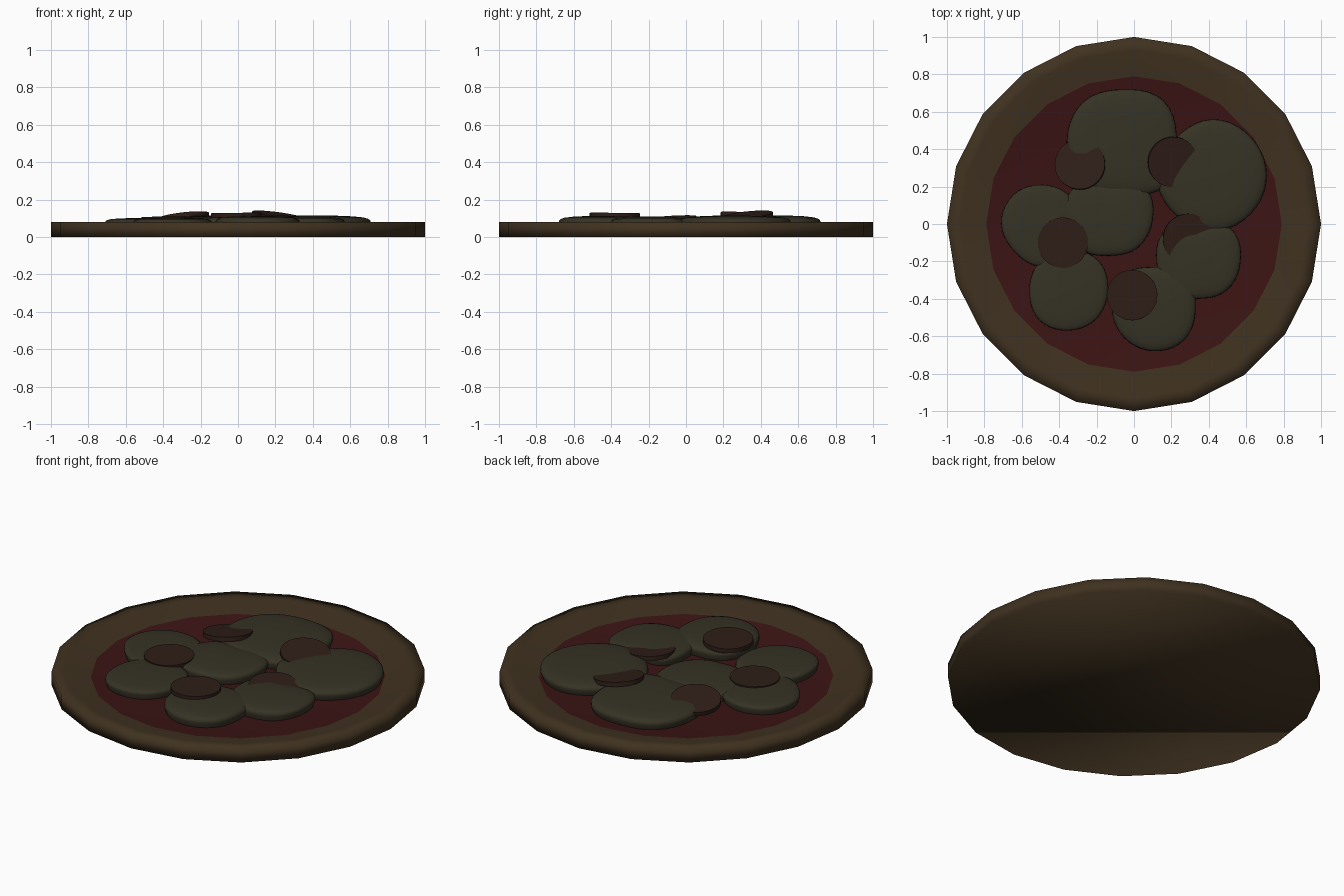
import bpy, bmesh, math
from mathutils import Vector, Matrix

if "Cube" in bpy.data.objects:
    bpy.data.objects.remove(bpy.data.objects["Cube"])

def material(name, rgb):
    m = bpy.data.materials.new(name)
    m.diffuse_color = (*rgb, 1)
    m.use_nodes = True
    m.node_tree.nodes["Principled BSDF"].inputs["Base Color"].default_value = m.diffuse_color
    return m

DOUGH = material("dough", (0.050, 0.031, 0.014))
SAUCE = material("sauce", (0.045, 0.007, 0.007))
CHEESE = material("cheese", (0.036, 0.032, 0.018))
MEAT = material("meat", (0.028, 0.013, 0.009))

def lathe(name, profile, n, mat, radius=lambda a: 1.0, angle=40):
    """Closed solid from (radius, z) rings, capped below and above."""
    bm = bmesh.new()
    rings = []
    for r, z in profile:
        ring = []
        for i in range(n):
            a = 2 * math.pi * i / n
            k = r * radius(a)
            ring.append(bm.verts.new((k * math.cos(a), k * math.sin(a), z)))
        rings.append(ring)
    for lo, hi in zip(rings, rings[1:]):
        for i in range(n):
            j = (i + 1) % n
            bm.faces.new((lo[i], lo[j], hi[j], hi[i]))
    bm.faces.new(rings[0][::-1])
    bm.faces.new(rings[-1])
    mesh = bpy.data.meshes.new(name)
    bm.to_mesh(mesh)
    bm.free()
    ob = bpy.data.objects.new(name, mesh)
    bpy.context.collection.objects.link(ob)
    mesh.materials.append(mat)
    bpy.ops.object.select_all(action='DESELECT')
    ob.select_set(True)
    bpy.context.view_layer.objects.active = ob
    bpy.ops.object.shade_smooth_by_angle(angle=math.radians(angle))
    return ob

def outline(radii):
    """Smooth closed curve through radii given at equal angle steps."""
    n = len(radii)
    def f(a):
        t = a / (2 * math.pi) * n
        i = int(t)
        u = t - i
        p0, p1, p2, p3 = (radii[(i + k) % n] for k in (-1, 0, 1, 2))
        return p1 + 0.5 * u * (p2 - p0 + u * (2*p0 - 5*p1 + 4*p2 - p3
                               + u * (3 * (p1 - p2) + p3 - p0)))
    return f

# Low-poly crust with a raised rim sloping in to the sunken sauce
crust = lathe("crust", [(1, 0), (1, 0.08), (0.93, 0.08), (0.79, 0.045)],
              20, DOUGH, angle=100)
# The sauce is the flat floor inside the rim
crust.data.materials.append(SAUCE)
crust.data.polygons[-1].material_index = 1

# Melted cheese patches: centre x, y, height, outline radii every 45 degrees
patches = [
    (-0.06, 0.44, 0.036, (.29, .31, .28, .30, .30, .31, .28, .33)),
    (0.42, 0.26, 0.035, (.29, .29, .30, .28, .30, .29, .30, .29)),
    (-0.13, 0.02, 0.030, (.23, .26, .20, .26, .24, .22, .19, .21)),
    (-0.49, 0.00, 0.022, (.20, .21, .21, .22, .22, .21, .23, .22)),
    (-0.35, -0.36, 0.023, (.21, .23, .22, .22, .21, .22, .21, .21)),
    (0.10, -0.45, 0.033, (.23, .25, .22, .24, .22, .22, .23, .24)),
    (0.34, -0.20, 0.030, (.23, .25, .18, .24, .22, .22, .20, .22)),
]
for i, (x, y, h, radii) in enumerate(patches):
    prof = [(0.96, -0.036), (1, -0.006), (0.99, 0.25 * h), (0.95, 0.5 * h),
            (0.86, 0.7 * h), (0.68, 0.86 * h), (0.4, 0.96 * h), (0.1, h)]
    ob = lathe(f"cheese_{i + 1}", prof, 40, CHEESE, outline(radii), 60)
    ob.location = (x, y, 0.08)

# Sausage slices: centre x, y, height of top, slope along x and y
slices = [
    (-0.29, 0.32, 0.115, 0.11, -0.13),
    (0.21, 0.33, 0.120, -0.13, 0.10),
    (-0.38, -0.10, 0.108, 0.01, 0.01),
    (-0.01, -0.38, 0.128, 0.01, -0.01),
    (0.29, -0.08, 0.104, -0.07, 0.06),
]
for i, (x, y, z, sx, sy) in enumerate(slices):
    ob = lathe(f"sausage_slice_{i + 1}", [(0.135, -0.025), (0.135, 0)], 32, MEAT)
    tilt = Vector((0, 0, 1)).rotation_difference(Vector((-sx, -sy, 1)))
    ob.matrix_world = Matrix.Translation((x, y, z)) @ tilt.to_matrix().to_4x4()
